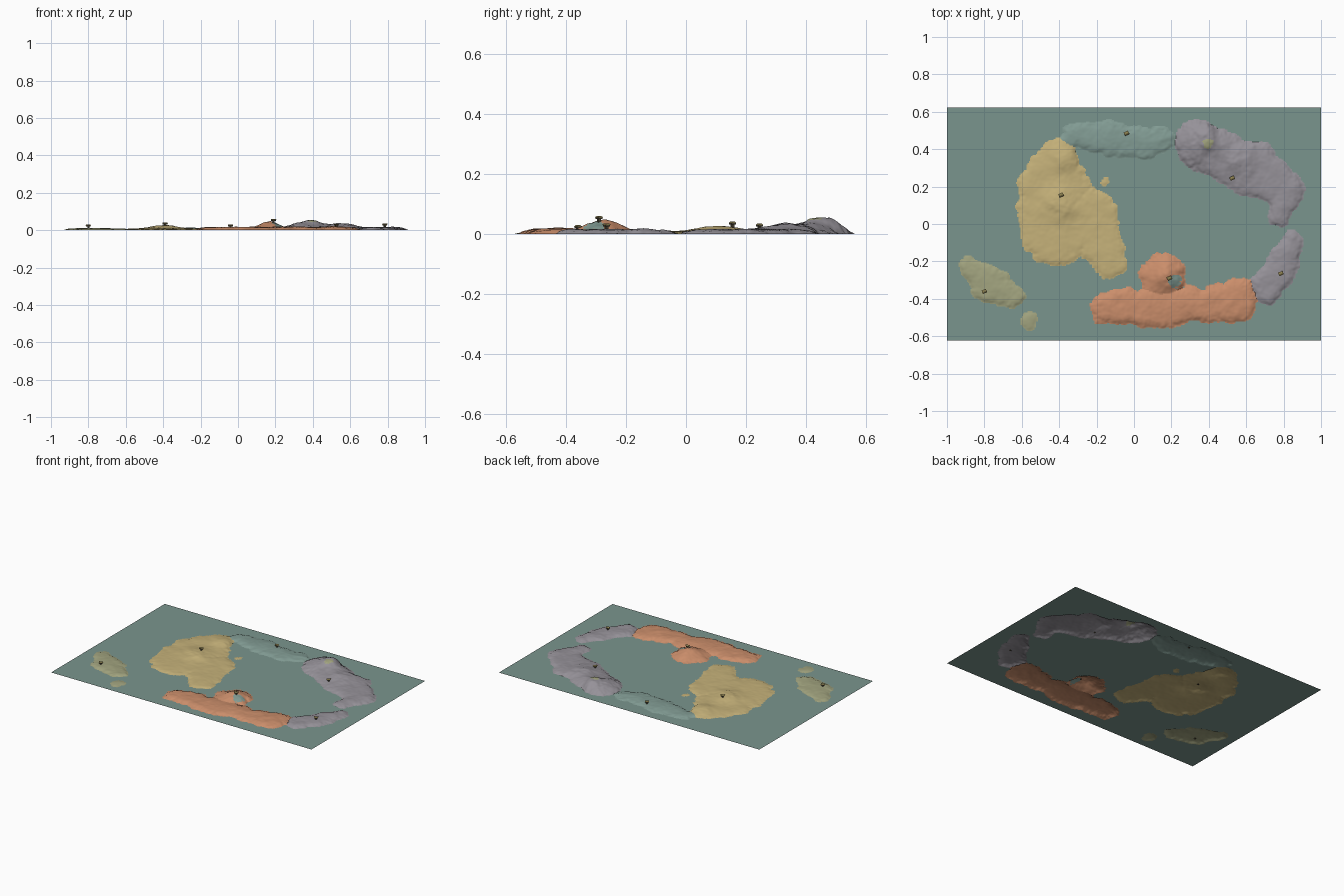
import bpy, bmesh, math
from mathutils import Vector, noise

if "Cube" in bpy.data.objects:
    bpy.data.objects.remove(bpy.data.objects["Cube"])

NX, NY = 320, 200
X0, Y0, WIDE, DEEP = -1.0, -0.622, 2.0, 1.246


def mat(name, hexcol):
    def lin(c):
        return c / 12.92 if c <= 0.04045 else ((c + 0.055) / 1.055) ** 2.4
    m = bpy.data.materials.new(name)
    m.diffuse_color = [lin(int(hexcol[i:i + 2], 16) / 255) for i in (0, 2, 4)] + [1]
    m.use_nodes = True
    m.node_tree.nodes["Principled BSDF"].inputs["Base Color"].default_value = m.diffuse_color
    return m


SEA = mat("sea green", "7A958D")
SAND = mat("sand", "C6B27A")
CLAY = mat("clay orange", "CB8E6B")
STONE = mat("stone grey", "969299")
MIST = mat("pale teal", "829C94")
OLIVE = mat("olive", "A3A580")
WOOD = mat("dark wood", "4A4434")
ROOF = mat("roof ochre", "8C8050")

# Each land is a chain of round blobs (x, y, radius) joined by tapering bands
REGIONS = []


def land(name, material, base, chain, hills=()):
    """hills: x, y, height, radius"""
    REGIONS.append((name, material, base, chain, hills))


land("pale_ridge", MIST, 0.014, [(-.33, .47, .065), (-.12, .455, .095), (.05, .43, .08), (.17, .455, .055)])
land("sand_land", SAND, 0.009,
     [(-.4, .35, .11), (-.43, .19, .19), (-.42, -.03, .19), (-.25, .03, .16), (-.13, -.21, .09)],
     [(-.39, .11, .02, .08), (-.36, .36, .016, .07)])
land("sand_islet", SAND, 0.006, [(-.16, .22, .022)])
land("stone_north", STONE, 0.016,
     [(.35, .43, .13), (.52, .345, .125), (.64, .29, .15), (.81, .19, .1), (.78, .04, .055)],
     [(.37, .45, .036, .1), (.56, .34, .018, .09)])
land("stone_east", STONE, 0.017, [(.85, -.08, .05), (.8, -.2, .085), (.72, -.34, .085)])
land("clay_coast", CLAY, 0.018, [(-.14, -.45, .085), (.14, -.445, .11), (.36, -.43, .085), (.54, -.415, .12)])
land("clay_hill", CLAY, 0.014, [(.15, -.28, .125)], [(.18, -.28, .034, .07)])
land("olive_island", OLIVE, 0.012, [(-.89, -.22, .05), (-.77, -.32, .1), (-.64, -.4, .05)])
land("olive_islet", OLIVE, 0.007, [(-.565, -.51, .044)])

# Coloured patches on the two summits: x, y, radius, material
PATCHES = [(.22, -.305, .036, MIST), (.395, .435, .028, OLIVE)]


def inside_distance(x, y, chain):
    """Signed distance to the chain's outline, positive inside."""
    best = -9.0
    for (ax, ay, ar), (bx, by, br) in zip(chain, chain[1:] or chain):
        dx, dy = bx - ax, by - ay
        t = max(0, min(1, ((x - ax) * dx + (y - ay) * dy) / (dx * dx + dy * dy + 1e-9)))
        best = max(best, ar + (br - ar) * t - math.hypot(x - ax - t * dx, y - ay - t * dy))
    return best


def terrain(x, y):
    """Height and region index (-1 for sea)."""
    z, owner, coast = 0.0, -1, None
    for i, (_, _, base, chain, hills) in enumerate(REGIONS):
        d = inside_distance(x, y, chain)
        if d < -0.06:
            continue
        if coast is None:
            coast = 0.022 * noise.fractal(Vector((x * 12, y * 12, 3)), 0.8, 2.0, 4)
        d += coast
        if d <= 0:
            continue
        h = base + sum(k * math.exp(-((x - hx) ** 2 + (y - hy) ** 2) / (r * r)) for hx, hy, k, r in hills)
        rough = noise.fractal(Vector((x * 11, y * 11, i * 5)), 0.9, 2.0, 4)
        h *= (1 - math.exp(-d / 0.025)) * max(0.4, 1 + 0.22 * rough)
        if h > z:
            z, owner = h, i
    return z, owner


# Sample the whole map on one grid
def place(a, b):
    return X0 + WIDE * a / NX, Y0 + DEEP * b / NY


grid = [[terrain(*place(i, j)) for i in range(NX + 1)] for j in range(NY + 1)]
cells = {k: [] for k in range(-1, len(REGIONS))}
for j in range(NY):
    for i in range(NX):
        corners = [grid[j][i], grid[j][i + 1], grid[j + 1][i + 1], grid[j + 1][i]]
        cells[max(corners)[1]].append((i, j))


def build_surface(name, material, quads):
    """Turn the chosen grid cells into one object."""
    index, verts, faces = {}, [], []
    for i, j in quads:
        f = []
        for a, b in ((i, j), (i + 1, j), (i + 1, j + 1), (i, j + 1)):
            if (a, b) not in index:
                index[a, b] = len(verts)
                verts.append((*place(a, b), grid[b][a][0]))
            f.append(index[a, b])
        faces.append(f)
    me = bpy.data.meshes.new(name)
    me.from_pydata(verts, [], faces)
    me.materials.append(material)
    for p in me.polygons:
        p.use_smooth = True
    bpy.context.collection.objects.link(bpy.data.objects.new(name, me))
    return me


build_surface("sea", SEA, cells[-1])
for k, (name, material, *_rest) in enumerate(REGIONS):
    me = build_surface(name, material, cells[k])
    for px, py, r, pm in PATCHES:
        hit = [p for p in me.polygons if math.hypot(p.center.x - px, p.center.y - py)
               < r * (1 + 0.5 * noise.noise(p.center * 60))]
        if hit and material in (CLAY, STONE):
            me.materials.append(pm)
            for p in hit:
                p.material_index = len(me.materials) - 1


# Small watch posts: stem, cabin and pitched roof
def watch_post(n, x, y):
    bm = bmesh.new()

    def block(w, d, z0, z1, mi, top=1.0):
        vs = bmesh.ops.create_cube(bm, size=1)["verts"]
        for v in vs:
            s = top if v.co.z > 0 else 1
            v.co = Vector((v.co.x * w, v.co.y * d * s, z1 if v.co.z > 0 else z0))
        for f in {f for v in vs for f in v.link_faces}:
            f.material_index = mi

    block(.009, .009, -.004, .009, 0)
    block(.020, .016, .009, .014, 0)
    block(.025, .020, .014, .019, 1, 0.25)
    me = bpy.data.meshes.new("watch_post")
    bm.to_mesh(me)
    bm.free()
    me.materials.append(WOOD)
    me.materials.append(ROOF)
    ob = bpy.data.objects.new(f"watch_post_{n}", me)
    ob.location = (x, y, terrain(x, y)[0])
    ob.rotation_euler.z = math.radians(25)
    bpy.context.collection.objects.link(ob)


for n, (x, y) in enumerate([(-.39, .155), (-.04, .485), (.525, .245), (.785, -.265), (.19, -.29), (-.8, -.36)]):
    watch_post(n + 1, x, y)
